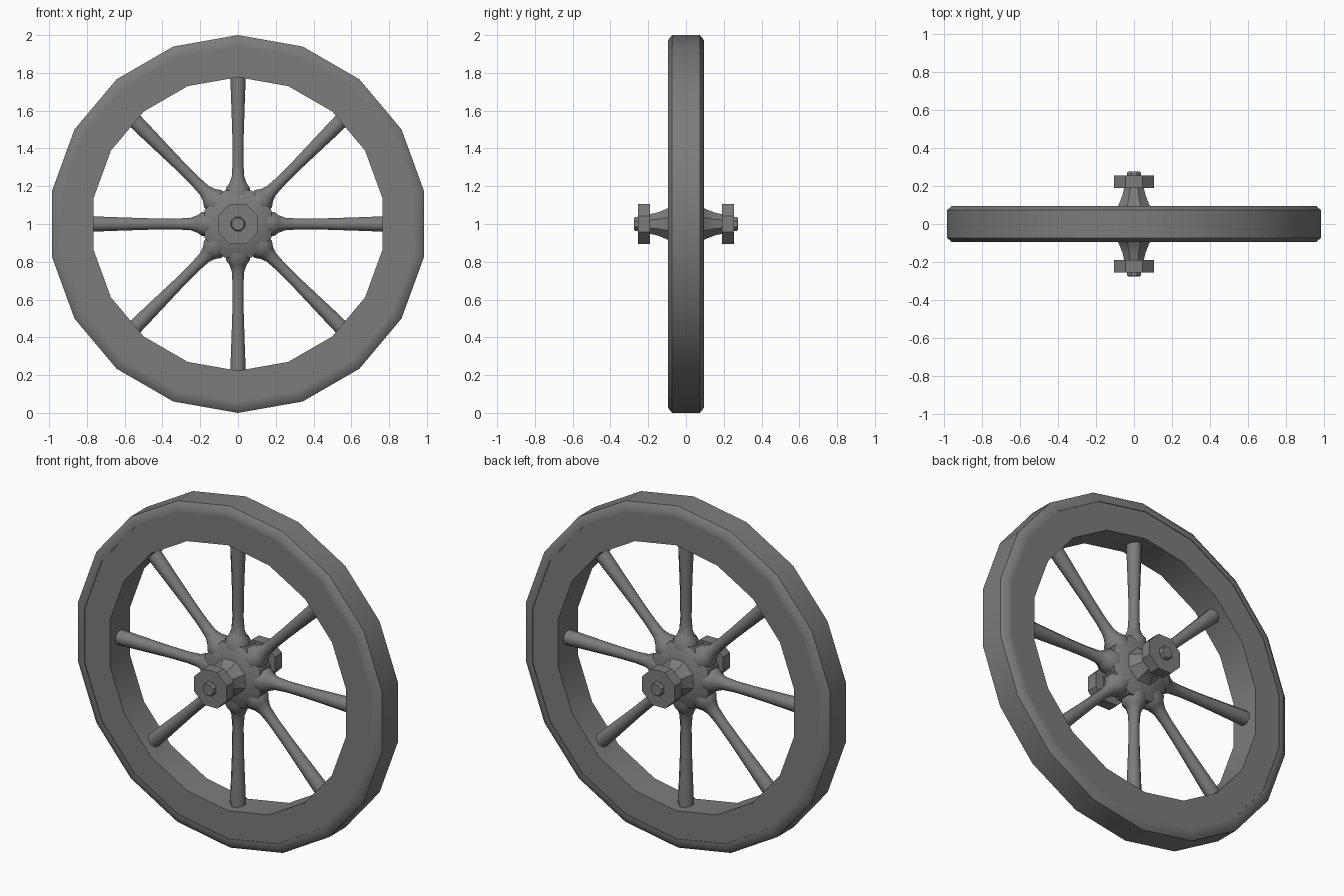
import bpy, bmesh
from math import pi, sin, cos, radians
from mathutils import Matrix

cube = bpy.data.objects.get("Cube")
if cube:
    bpy.data.objects.remove(cube)

CENTRE = Matrix.Translation((0, 0, 1))

grey = bpy.data.materials.new("dark grey")
grey.use_nodes = True
grey.diffuse_color = (0.2, 0.2, 0.2, 1)
grey.node_tree.nodes["Principled BSDF"].inputs["Base Color"].default_value = (0.2, 0.2, 0.2, 1)


def lathe(name, profile, sides, turn=0.0, closed=False, matrix=CENTRE, smooth=30):
    """Revolve (radius, depth) points about the y axis."""
    bm = bmesh.new()
    rings = []
    for r, y in profile:
        angles = [turn + 2 * pi * i / sides for i in range(sides)]
        rings.append([bm.verts.new((r * sin(a), y, r * cos(a))) for a in angles])
    pairs = list(zip(rings, rings[1:]))
    if closed:
        pairs.append((rings[-1], rings[0]))
    else:
        bm.faces.new(rings[0])
        bm.faces.new(rings[-1])
    for a, b in pairs:
        for i in range(sides):
            j = (i + 1) % sides
            bm.faces.new((a[i], a[j], b[j], b[i]))
    bmesh.ops.recalc_face_normals(bm, faces=bm.faces)
    bm.transform(matrix)
    mesh = bpy.data.meshes.new(name)
    bm.to_mesh(mesh)
    bm.free()
    mesh.materials.append(grey)
    obj = bpy.data.objects.new(name, mesh)
    bpy.context.collection.objects.link(obj)
    bpy.ops.object.select_all(action='DESELECT')
    obj.select_set(True)
    bpy.context.view_layer.objects.active = obj
    if smooth:
        bpy.ops.object.shade_smooth_by_angle(angle=radians(smooth))
    return obj


def mirrored(half):
    return half + [(r, -y) for r, y in reversed(half)]


# Rim and the slightly proud tyre around it
lathe("rim", mirrored([(0.777, 0.092), (0.95, 0.092)]), 18, closed=True)
lathe("tyre", mirrored([(0.94, 0.08), (0.94, 0.096), (0.972, 0.096), (1.0, 0.073)]),
      18, closed=True, smooth=42)

# Octagonal hub with a cone on each side
hub_half = [(0.055, 0.195), (0.066, 0.15), (0.088, 0.1), (0.108, 0.078),
            (0.155, 0.07), (0.192, 0.05)]
lathe("hub", mirrored(hub_half), 8, turn=pi / 8)

# Eight flared spokes
spoke = [(0.07, 0.14), (0.07, 0.19), (0.05, 0.215), (0.036, 0.25), (0.031, 0.32),
         (0.032, 0.45), (0.038, 0.62), (0.042, 0.72), (0.043, 0.79)]
for i in range(8):
    matrix = CENTRE @ Matrix.Rotation(i * pi / 4, 4, 'Y') @ Matrix.Rotation(pi / 2, 4, 'X')
    lathe(f"spoke_{i + 1}", spoke, 8, turn=pi / 8, matrix=matrix, smooth=60)

# End caps and axle pins, front and back
for side, s in (("front", -1), ("back", 1)):
    lathe(f"{side}_cap", [(0.114, s * 0.19), (0.114, s * 0.255)], 8, turn=pi / 8)
    lathe(f"{side}_axle_pin", [(0.04, s * 0.25), (0.04, s * 0.268), (0.034, s * 0.276)],
          8, turn=pi / 8)
